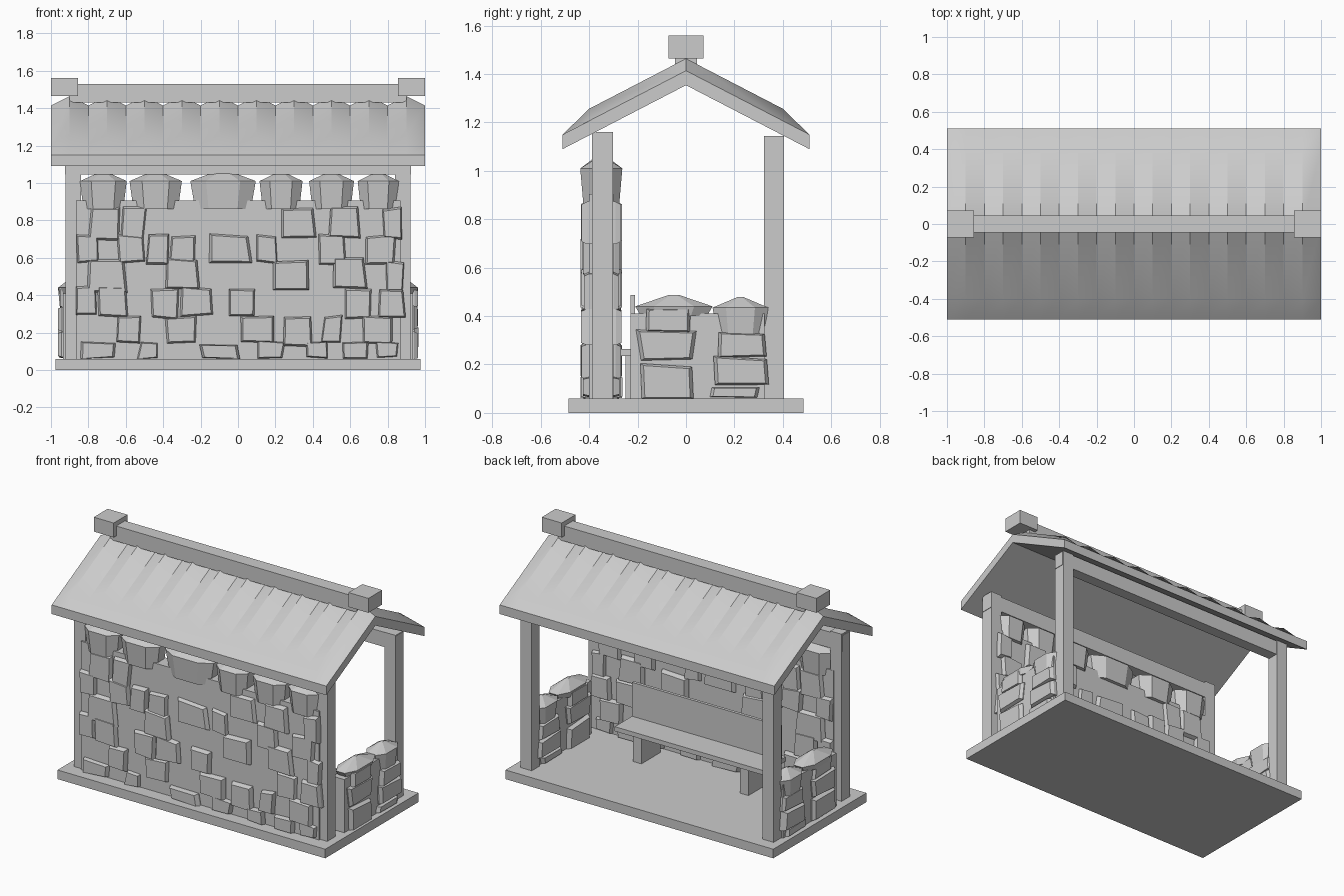
import bpy, bmesh, math, random
from mathutils import Vector

if "Cube" in bpy.data.objects:
    bpy.data.objects.remove(bpy.data.objects["Cube"])

random.seed(4)


def finish(bm, name):
    bmesh.ops.recalc_face_normals(bm, faces=bm.faces[:])
    me = bpy.data.meshes.new(name)
    bm.to_mesh(me)
    bm.free()
    ob = bpy.data.objects.new(name, me)
    bpy.context.collection.objects.link(ob)
    return ob


def box(name, x0, x1, y0, y1, z0, z1):
    bm = bmesh.new()
    bmesh.ops.create_cube(bm, size=1)
    for v in bm.verts:
        v.co = Vector(((x0 + x1) / 2 + v.co.x * (x1 - x0),
                       (y0 + y1) / 2 + v.co.y * (y1 - y0),
                       (z0 + z1) / 2 + v.co.z * (z1 - z0)))
    return finish(bm, name)


def loft(bm, rings):
    """Skin a stack of closed rings and cap both ends."""
    rings = [[bm.verts.new(p) for p in r] for r in rings]
    n = len(rings[0])
    for a, b in zip(rings, rings[1:]):
        for i in range(n):
            j = (i + 1) % n
            bm.faces.new((a[i], a[j], b[j], b[i]))
    bm.faces.new(rings[0])
    bm.faces.new(rings[-1])


def stone(bm, u, z, w, h, half, place):
    """Rough block passing through a wall, tapered to both faces."""
    jit = [(random.uniform(-.012, .012), random.uniform(-.01, .01)) for _ in range(4)]
    corners = ((-.5, -.5), (.5, -.5), (.5, .5), (-.5, .5))
    d = half * random.uniform(.82, 1)
    rings = []
    for t, s in ((-d, .84), (-d * .72, .96), (d * .72, .96), (d, .84)):
        rings.append([place(u + (a * w + j) * s, t, max(.06, z + (b * h + k) * s))
                      for (a, b), (j, k) in zip(corners, jit)])
    loft(bm, rings)


def cap_stone(bm, u, w, half, z0, z1, z2, place):
    """Eight-sided coping stone with a low faceted top."""
    plan = ((-.5, -.45), (-.26, -1), (.26, -1), (.5, -.45),
            (.5, .45), (.26, 1), (-.26, 1), (-.5, .45))
    rings = []
    for z, s in ((z0, .85), (z1, 1), (z2, .12)):
        rings.append([place(u + a * w * s, b * half * s, z) for a, b in plan])
    loft(bm, rings)


# Base and frame
box("base", -.975, .975, -.485, .485, 0, .06)
for side, tag in ((-1, "left"), (1, "right")):
    xs = sorted((side * .84, side * .922))
    box(tag + "_front_post", *xs, -.388, -.302, .06, 1.16)
    box(tag + "_back_post", *xs, .322, .405, .06, 1.145)
box("front_beam", -.925, .925, -.385, -.305, 1.045, 1.15)
box("back_beam", -.925, .925, .325, .40, 1.045, 1.142)

# Roof: folded sheet on top, plain slopes below
bm = bmesh.new()
ys = (-.51, -.40, 0, .40, .51)
top, low = [], []
for i in range(21):
    x = -1 + i * .1
    top.append([bm.verts.new((x, y, 1.414 - .518 * abs(y)
                + (.05 if i % 2 and abs(y) < .45 else 0))) for y in ys])
    low.append([bm.verts.new((x, y, 1.354 - .518 * abs(y))) for y in ys])
for i in range(20):
    for j in range(4):
        for g in (top, low):
            bm.faces.new((g[i][j], g[i + 1][j], g[i + 1][j + 1], g[i][j + 1]))
    for j in (0, 4):
        bm.faces.new((top[i][j], top[i + 1][j], low[i + 1][j], low[i][j]))
for i in (0, 20):
    for j in range(4):
        bm.faces.new((top[i][j], top[i][j + 1], low[i][j + 1], low[i][j]))
roof = finish(bm, "roof")
bpy.context.view_layer.objects.active = roof
roof.select_set(True)
bpy.ops.object.shade_smooth_by_angle(angle=math.radians(30))

# Ridge beam and end blocks
box("ridge_beam", -.9, .9, -.045, .045, 1.43, 1.53)
box("left_ridge_block", -1, -.855, -.072, .072, 1.465, 1.56)
box("right_ridge_block", .855, 1, -.072, .072, 1.465, 1.56)

# Tall front wall: core, stone courses (x, width) and coping
box("front_wall_core", -.865, .87, -.40, -.30, .06, .905)
courses = (
    (.785, .17, ((-.71, .17), (-.56, .13), (.32, .19), (.57, .16), (.83, .10))),
    (.65, .155, ((-.80, .12), (-.57, .15), (-.43, .12), (-.30, .13),
                 (-.04, .22), (.16, .11), (.50, .14), (.76, .16))),
    (.505, .17, ((-.70, .21), (-.30, .19), (.28, .20), (.60, .17), (.84, .08))),
    (.36, .16, ((-.81, .10), (-.67, .17), (-.39, .14), (-.22, .18),
                (.02, .16), (.64, .16), (.82, .15))),
    (.21, .15, ((-.59, .13), (-.30, .17), (.11, .18), (.32, .17), (.50, .10), (.74, .16))),
    (.105, .09, ((-.75, .18), (-.48, .10), (-.10, .21), (.17, .15), (.43, .12),
                 (.62, .14), (.80, .12))),
)


def on_front(u, t, z):
    return (u, -.35 + t, z)


bm = bmesh.new()
for z, h, row in courses:
    for u, w in row:
        stone(bm, u, z + random.uniform(-.008, .008), w, h, .087, on_front)
finish(bm, "front_wall_stones")
bm = bmesh.new()
for u, w in ((-.72, .25), (-.44, .28), (-.08, .35), (.23, .23), (.50, .24), (.75, .22)):
    cap_stone(bm, u, w, .087, .86, 1.01, 1.04 + w * .08, on_front)
finish(bm, "front_wall_coping")

# Low side walls
for side, tag in ((-1, "left"), (1, "right")):
    def on_side(u, t, z):
        return (side * (.892 + t), u, z)

    box(tag + "_wall_core", *sorted((side * .85, side * .935)), -.23, .325, .06, .41)
    bm = bmesh.new()
    for u, z, w, h in ((-.07, .385, .18, .11), (-.08, .275, .24, .13), (-.08, .13, .22, .14),
                       (.23, .28, .22, .10), (.23, .17, .22, .12), (.20, .085, .20, .05)):
        stone(bm, u, z, w, h, .073, on_side)
    cap_stone(bm, -.05, .32, .07, .40, .44, .488, on_side)
    cap_stone(bm, .225, .23, .07, .325, .435, .478, on_side)
    finish(bm, tag + "_wall_stones")

# Bench
box("bench_seat", -.54, .54, -.27, -.03, .235, .265)
box("bench_back", -.54, .54, -.23, -.21, .265, .488)
for side, tag in ((-1, "left"), (1, "right")):
    box(tag + "_bench_leg", *sorted((side * .36, side * .42)), -.25, -.05, .06, .235)
